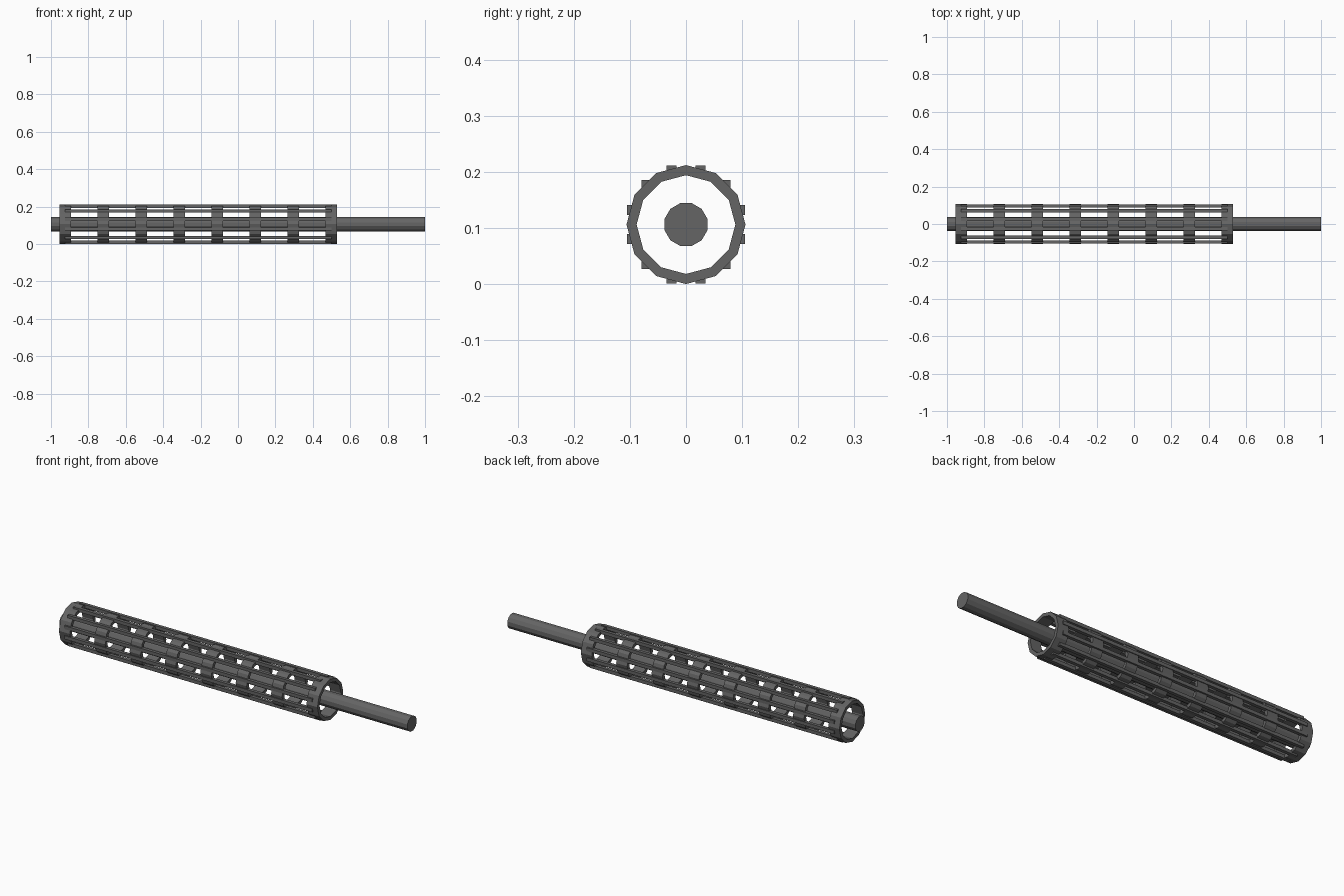
import bpy, bmesh, math
from mathutils import Matrix

cube = bpy.data.objects.get("Cube")
if cube:
    bpy.data.objects.remove(cube, do_unlink=True)

AXIS_Z = 0.106      # height of the shared long axis
RING_COUNT = 8
FIRST, LAST = -0.924, 0.499
SIDES = 12

metal = bpy.data.materials.new("dark grey metal")
metal.use_nodes = True
grey = (0.13, 0.13, 0.13, 1)
metal.diffuse_color = grey
metal.node_tree.nodes["Principled BSDF"].inputs["Base Color"].default_value = grey


def finish(name, bm, location):
    bmesh.ops.recalc_face_normals(bm, faces=bm.faces)
    mesh = bpy.data.meshes.new(name)
    bm.to_mesh(mesh)
    bm.free()
    mesh.materials.append(metal)
    obj = bpy.data.objects.new(name, mesh)
    obj.location = location
    bpy.context.collection.objects.link(obj)
    return obj


def ring(name, x, outer, inner, width):
    """Faceted tube around the x axis, spun from a rectangular section."""
    bm = bmesh.new()
    h = width / 2
    section = [(-h, inner), (h, inner), (h, outer), (-h, outer)]
    loops = []
    for i in range(SIDES):
        a = math.tau * i / SIDES
        loops.append([bm.verts.new((u, r * math.sin(a), r * math.cos(a))) for u, r in section])
    for i in range(SIDES):
        p, q = loops[i], loops[(i + 1) % SIDES]
        for j in range(4):
            k = (j + 1) % 4
            bm.faces.new((p[j], p[k], q[k], q[j]))
    return finish(name, bm, (x, 0, AXIS_Z))


def bar(name, y, z, size):
    """Square rod running the length of the cage."""
    bm = bmesh.new()
    bmesh.ops.create_cube(bm, size=1)
    bmesh.ops.scale(bm, vec=(LAST - FIRST, size, size), verts=bm.verts)
    return finish(name, bm, ((FIRST + LAST) / 2, y, AXIS_Z + z))


# Central shaft
bm = bmesh.new()
bmesh.ops.create_cone(bm, cap_ends=True, segments=SIDES, radius1=0.0395, radius2=0.0395, depth=2)
bmesh.ops.rotate(bm, verts=bm.verts, matrix=Matrix.Rotation(math.pi / SIDES, 3, 'Z'))
bmesh.ops.rotate(bm, verts=bm.verts, matrix=Matrix.Rotation(math.pi / 2, 3, 'Y'))
finish("central_shaft", bm, (0, 0, AXIS_Z))

# Hoops along the cage
for i in range(RING_COUNT):
    x = FIRST + (LAST - FIRST) * i / (RING_COUNT - 1)
    ring(f"cage_ring_{i + 1}", x, 0.106, 0.088, 0.063)

# Lengthwise bars, one at the middle of each ring facet
for i in range(SIDES):
    a = math.tau * (i + 0.5) / SIDES
    bar(f"cage_bar_{i + 1}", 0.1 * math.sin(a), 0.1 * math.cos(a), 0.0175)
